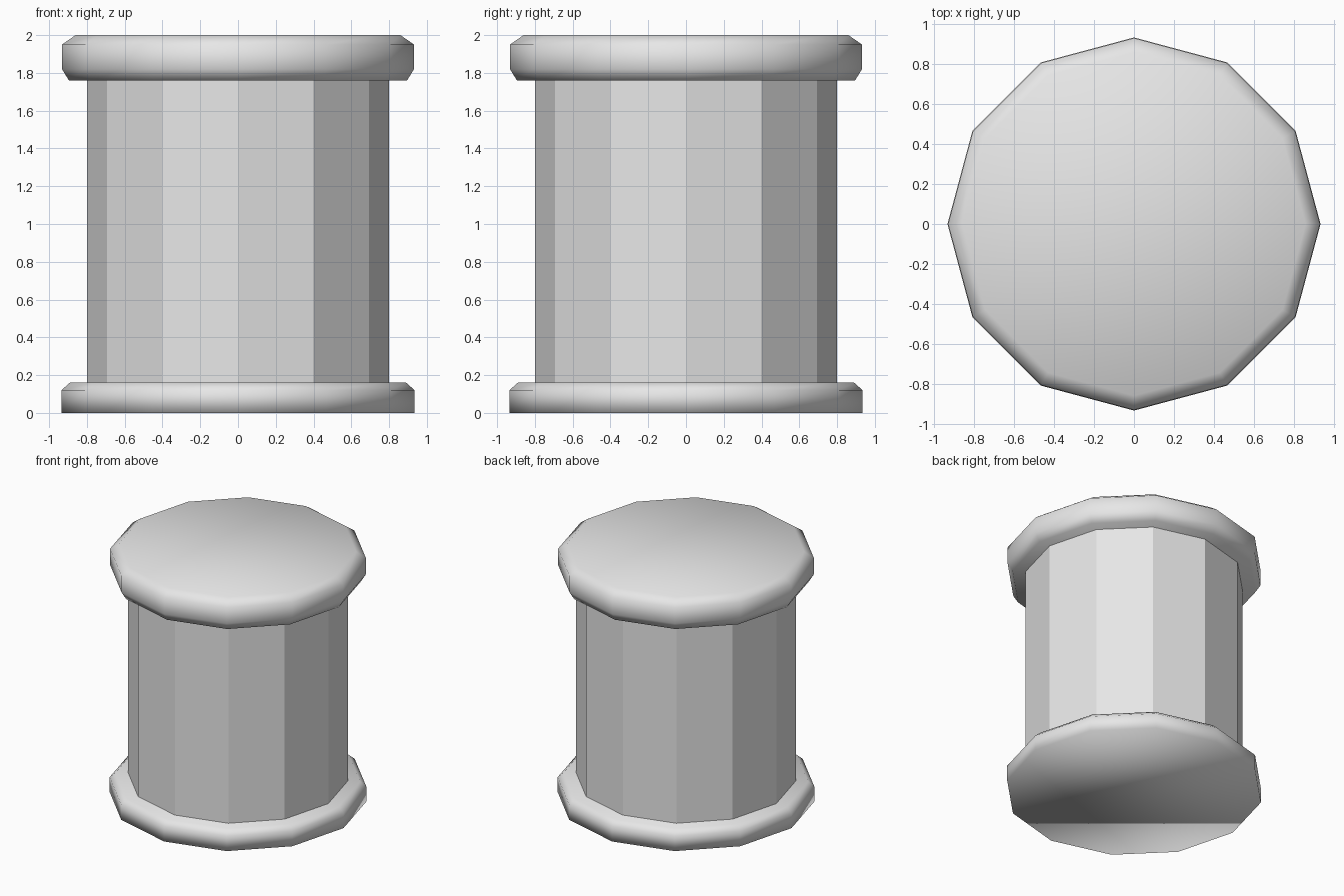
import bpy
import bmesh
import math

if "Cube" in bpy.data.objects:
    bpy.data.objects.remove(bpy.data.objects["Cube"])

SIDES = 12

stone = bpy.data.materials.new("light grey")
stone.diffuse_color = (0.8, 0.8, 0.8, 1.0)
stone.use_nodes = True
stone.node_tree.nodes["Principled BSDF"].inputs["Base Color"].default_value = stone.diffuse_color


def lathe(name, profile, smooth):
    """Closed twelve-sided solid from (radius, height) points, bottom to top."""
    bm = bmesh.new()
    rings = []
    for r, z in profile:
        rings.append([bm.verts.new((r * math.cos(2 * math.pi * i / SIDES),
                                    r * math.sin(2 * math.pi * i / SIDES), z))
                      for i in range(SIDES)])
    for low, high in zip(rings, rings[1:]):
        for i in range(SIDES):
            j = (i + 1) % SIDES
            bm.faces.new((low[i], low[j], high[j], high[i]))
    bm.faces.new(rings[0][::-1])
    bm.faces.new(rings[-1])
    for f in bm.faces:
        f.smooth = smooth
    mesh = bpy.data.meshes.new(name)
    bm.to_mesh(mesh)
    bm.free()
    mesh.materials.append(stone)
    ob = bpy.data.objects.new(name, mesh)
    bpy.context.collection.objects.link(ob)
    return ob


# flat-faced drum between the two caps
lathe("column_body", [(0.8, 0.15), (0.8, 1.77)], False)

# bottom plinth, chamfered on its upper edge
lathe("base_cap", [(0.935, 0.0), (0.935, 0.12), (0.89, 0.16)], True)

# top slab, chamfered on both edges
lathe("top_cap", [(0.895, 1.76), (0.932, 1.82), (0.932, 1.95), (0.86, 2.0)], True)
